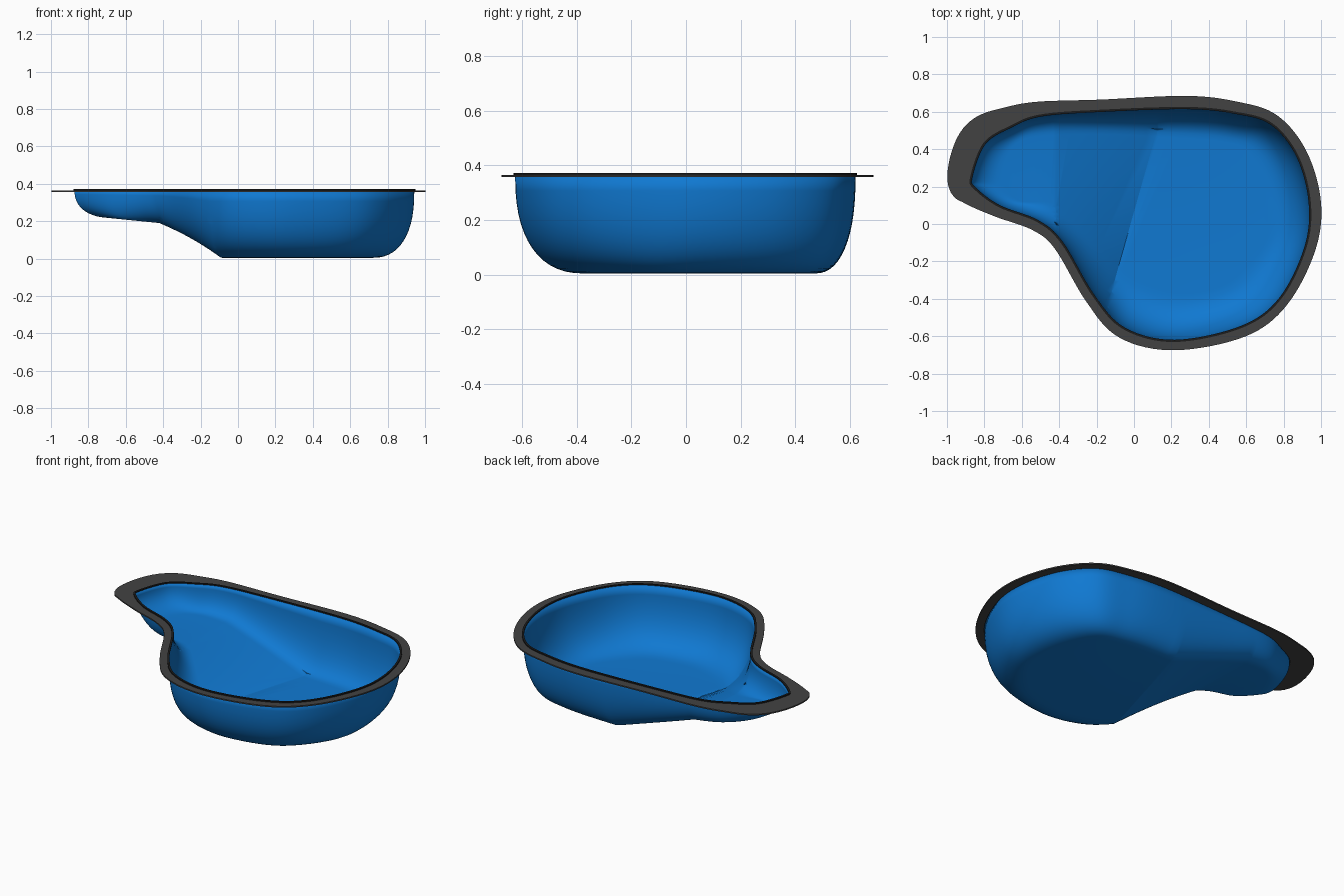
import bpy
import bmesh
import math
from mathutils import Vector

default = bpy.data.objects.get("Cube")
if default:
    bpy.data.objects.remove(default, do_unlink=True)

RIM = 0.365
SUB = 8          # spline steps per control point
POWER = 2.4      # squareness of the wall profile


def material(name, rgb, rough):
    mat = bpy.data.materials.new(name)
    mat.use_nodes = True
    bsdf = mat.node_tree.nodes["Principled BSDF"]
    bsdf.inputs["Base Color"].default_value = (*rgb, 1)
    bsdf.inputs["Roughness"].default_value = rough
    mat.diffuse_color = (*rgb, 1)
    return mat


blue = material("pool blue", (0.005, 0.19, 0.64), 0.5)
grey = material("rim grey", (0.055, 0.055, 0.055), 0.6)
black = material("lip black", (0.012, 0.012, 0.012), 0.6)

# Control rows: rim x, rim y, floor x, floor y, flange width
CONTROL = [
    (-.87, .25, -.71, .24, .13), (-.80, .43, -.69, .34, .14),
    (-.66, .52, -.63, .43, .11), (-.50, .58, -.50, .47, .075),
    (-.18, .605, -.16, .48, .06), (.28, .62, .28, .46, .065),
    (.54, .595, .48, .44, .06), (.735, .535, .60, .40, .055),
    (.875, .36, .67, .27, .055), (.94, .11, .71, .08, .06),
    (.915, -.13, .70, -.10, .055), (.78, -.40, .58, -.25, .05),
    (.575, -.55, .45, -.34, .055), (.22, -.625, .25, -.37, .05),
    (-.05, -.56, .06, -.32, .055), (-.215, -.385, -.08, -.22, .05),
    (-.385, -.10, -.29, -.01, .05), (-.515, .015, -.43, .11, .055),
    (-.72, .095, -.60, .12, .06), (-.85, .19, -.68, .18, .10),
]


def smooth_loop(rows):
    """Closed spline through every column of the control rows."""
    out, n = [], len(rows)
    for i in range(n):
        a, b, c, d = (rows[(i + k - 1) % n] for k in range(4))
        for s in range(SUB):
            t = s / SUB
            out.append([q + 0.5 * t * (r - p + t * (2*p - 5*q + 4*r - w
                        + t * (3*(q - r) + w - p)))
                        for p, q, r, w in zip(a, b, c, d)])
    return out


LOOP = smooth_loop(CONTROL)
COUNT = len(LOOP)


def outward(i):
    prev, nxt = LOOP[i - 1], LOOP[(i + 1) % COUNT]
    return Vector((prev[1] - nxt[1], nxt[0] - prev[0], 0)).normalized()


def bridge(bm, a, b):
    for i in range(COUNT):
        j = (i + 1) % COUNT
        bm.faces.new((a[i], a[j], b[j], b[i]))


def finish(bm, name, mat, angle):
    mesh = bpy.data.meshes.new(name)
    bm.to_mesh(mesh)
    bm.free()
    mesh.materials.append(mat)
    obj = bpy.data.objects.new(name, mesh)
    bpy.context.collection.objects.link(obj)
    bpy.ops.object.select_all(action='DESELECT')
    obj.select_set(True)
    bpy.context.view_layer.objects.active = obj
    bpy.ops.object.shade_smooth_by_angle(angle=math.radians(angle))
    return obj


# Floor levels: shallow shelf, ramp, deep basin
SHELF_X = -0.42
RAMP_END, RAMP_SKEW = -0.02, 0.283


def floor_height(x, y):
    if x < SHELF_X:
        return 0.19 - 0.1 * (x - SHELF_X)
    end = RAMP_END + RAMP_SKEW * y
    t = min(1, (x - SHELF_X) / (end - SHELF_X))
    return 0.19 * (1 - t) + 0.004 * t


# Bowl: unit-depth walls and flat floor, creased at the ramp, then set to depth
bm = bmesh.new()
STEPS = 14
rings = []
for k in range(STEPS + 1):
    a = math.pi / 2 * k / STEPS
    inset = 1 - max(math.cos(a), 0) ** (2 / POWER)
    depth = math.sin(a) ** (2 / POWER)
    rings.append([bm.verts.new((x + (fx - x) * inset, y + (fy - y) * inset, -depth))
                  for x, y, fx, fy, w in LOOP])
for upper, lower in zip(rings, rings[1:]):
    bridge(bm, upper, lower)
bm.faces.new(rings[-1])
for point, normal in (((SHELF_X, 0, 0), (1, 0, 0)),
                      ((RAMP_END, 0, 0), (1, -RAMP_SKEW, 0))):
    bmesh.ops.bisect_plane(bm, geom=bm.verts[:] + bm.edges[:] + bm.faces[:],
                           dist=1e-5, plane_co=point, plane_no=normal)
bmesh.ops.triangulate(bm, faces=[f for f in bm.faces if len(f.verts) > 4])
for v in bm.verts:
    v.co.z = RIM + v.co.z * (RIM - floor_height(v.co.x, v.co.y))
bowl = finish(bm, "pool_bowl", blue, 25)
shell = bowl.modifiers.new("shell", 'SOLIDIFY')
shell.thickness = 0.006
shell.offset = -1


def band(name, mat, inner, outer, low, high):
    """Flat ring that follows the rim; inner and outer give offsets by width."""
    bm = bmesh.new()
    section = [(inner, low), (inner, high), (outer, high), (outer, low)]
    loops = []
    for offset, z in section:
        loops.append([bm.verts.new(Vector((r[0], r[1], z)) + outward(i) * offset(r[4]))
                      for i, r in enumerate(LOOP)])
    for k in range(4):
        bridge(bm, loops[k], loops[(k + 1) % 4])
    bmesh.ops.recalc_face_normals(bm, faces=bm.faces[:])
    return finish(bm, name, mat, 30)


# Wide flat flange and the small raised lip around the opening
band("rim_flange", grey, lambda w: 0.004, lambda w: w, 0.356, 0.364)
band("rim_lip", black, lambda w: -0.006, lambda w: 0.006, 0.358, 0.371)
